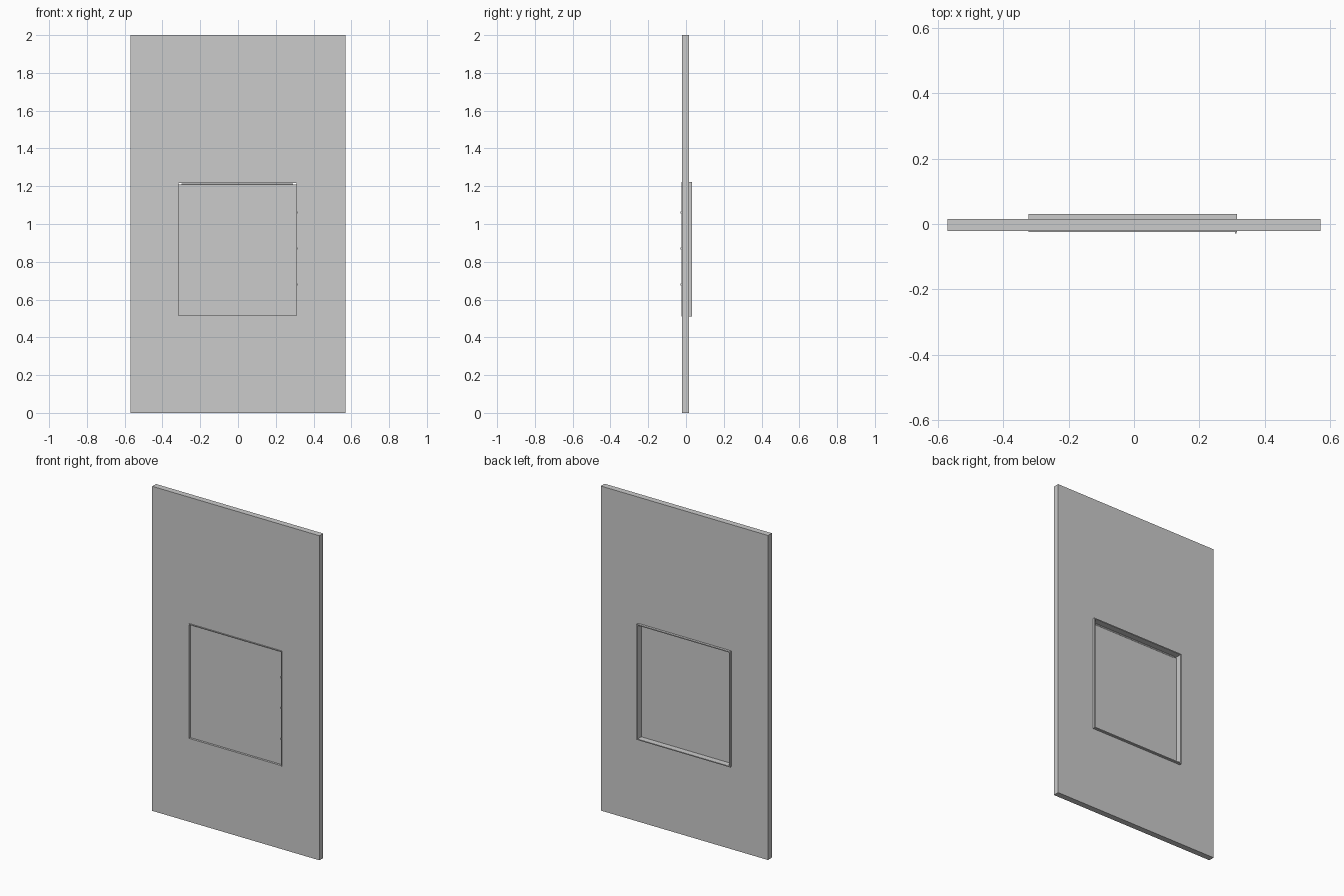
import bpy, bmesh, math

if "Cube" in bpy.data.objects:
    bpy.data.objects.remove(bpy.data.objects["Cube"])


def mesh_object(name, bm):
    bmesh.ops.recalc_face_normals(bm, faces=bm.faces)
    me = bpy.data.meshes.new(name)
    bm.to_mesh(me)
    bm.free()
    ob = bpy.data.objects.new(name, me)
    bpy.context.collection.objects.link(ob)
    return ob


def box(name, x0, x1, y0, y1, z0, z1):
    bm = bmesh.new()
    bmesh.ops.create_cube(bm, size=1)
    for v in bm.verts:
        v.co = (x1 if v.co.x > 0 else x0, y1 if v.co.y > 0 else y0, z1 if v.co.z > 0 else z0)
    return mesh_object(name, bm)


def ring(name, outer, inner, y0, y1):
    """Rectangular frame; outer and inner are (x0, x1, z0, z1)."""
    bm = bmesh.new()

    def loop(r, y):
        x0, x1, z0, z1 = r
        return [bm.verts.new((x, y, z)) for x, z in ((x0, z0), (x1, z0), (x1, z1), (x0, z1))]

    loops = [loop(outer, y0), loop(outer, y1), loop(inner, y1), loop(inner, y0)]
    for i in range(4):
        a, b = loops[i], loops[(i + 1) % 4]
        for j in range(4):
            k = (j + 1) % 4
            bm.faces.new((a[j], a[k], b[k], b[j]))
    return mesh_object(name, bm)


X0, X1, Z0, Z1 = -0.322, 0.315, 0.51, 1.222
T = 0.006
opening = (X0, X1, Z0, Z1)
inside = (X0 + T, X1 - T, Z0 + T, Z1 - T)

# Door slab with a rectangular opening
ring("door_panel", (-0.57, 0.57, 0, 2), opening, -0.021, 0.016)

# Thin lining that stands proud on both faces
ring("flap_frame", opening, inside, -0.025, 0.031)

# Recessed flap
box("flap", inside[0], inside[1], -0.012, -0.006, inside[2], Z1 - 0.012)

# Pivot rod along the top of the flap
bm = bmesh.new()
bmesh.ops.create_cone(bm, cap_ends=True, segments=16, radius1=0.005, radius2=0.005, depth=0.59)
rod = mesh_object("pivot_rod", bm)
rod.rotation_euler = (0, math.pi / 2, 0)
rod.location = (-0.004, -0.008, 1.21)

# Small catches on the front edge of the lining
for z in (0.68, 0.87, 1.06):
    box("catch", X1 - T, X1 - 0.001, -0.029, -0.024, z - 0.005, z + 0.005)
